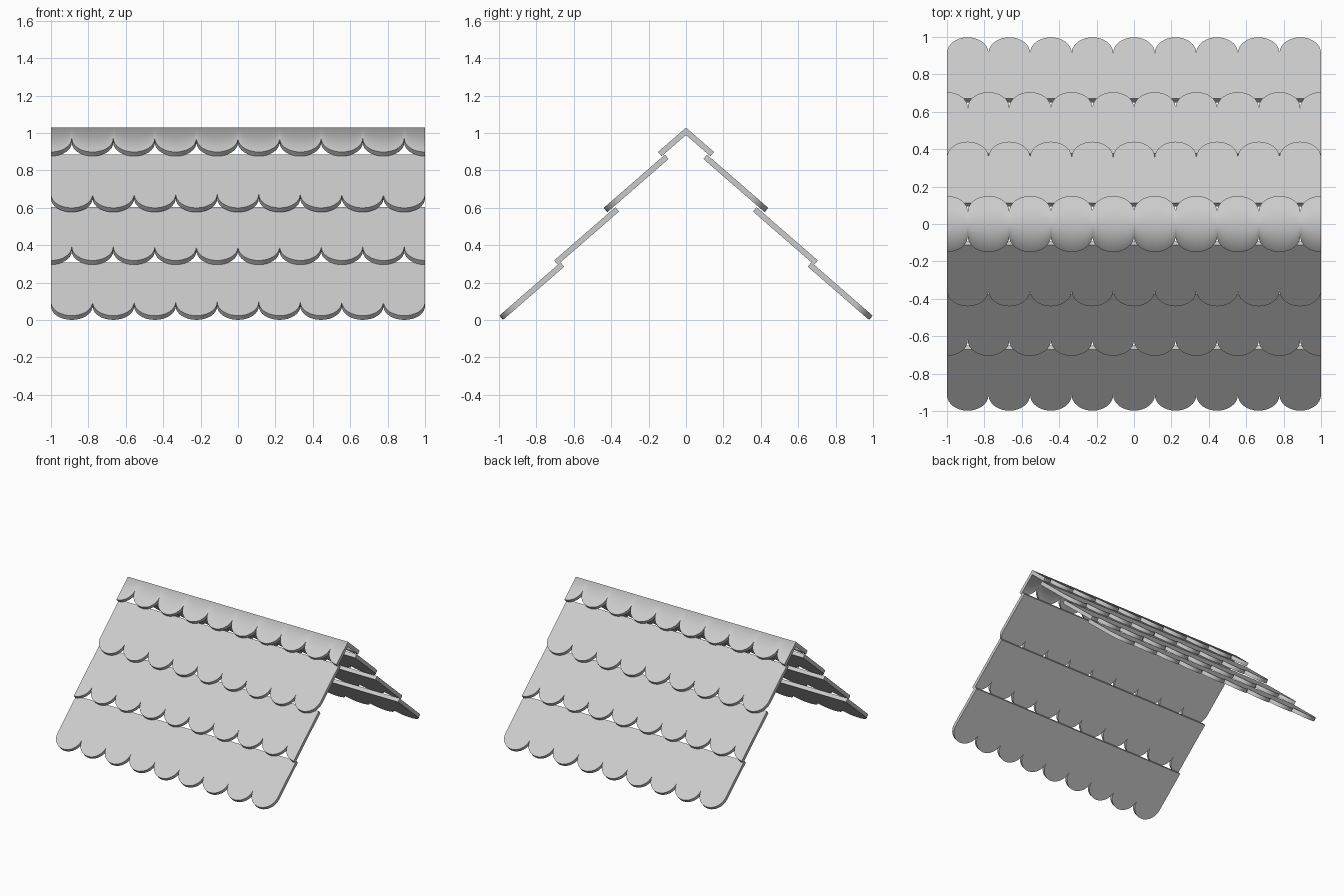
import bpy, bmesh, math

if "Cube" in bpy.data.objects:
    bpy.data.objects.remove(bpy.data.objects["Cube"])

A = math.radians(41)          # roof pitch
C, S = math.cos(A), math.sin(A)
T = 0.03                      # tile thickness
R = 1 / 9                     # tile half width, nine tiles across
LEN = 0.434                   # tile length down the slope
SEG = 16                      # segments per rounded tile end


def scallop(shift):
    """Rounded lower edge as (x, distance up the slope from the tip)."""
    pts = []
    for k in range(10 if shift else 9):
        cx = -1 + 2 * R * k + (0 if shift else R)
        for i in range(SEG + 1):
            a = math.pi * i / SEG
            x, s = cx - R * math.cos(a), R * (1 - math.sin(a))
            if abs(x) < 1 + 1e-5 and not (pts and abs(x - pts[-1][0]) < 1e-6):
                pts.append((x, s))
    return pts


def tile_row(name, y0, z0, shift, ridge=False):
    """One row of joined tiles on the front slope, mirrored to the back.
    (y0, z0) is the upper corner of the lower tip."""
    top = -y0 / C if ridge else LEN
    bm = bmesh.new()

    def vert(x, s, depth):
        y, z = y0 + s * C + depth * S, z0 + s * S - depth * C
        if ridge and s == top and depth:      # mitred at the ridge
            y, z = 0, z0 + s * S - depth / C
        return bm.verts.new((x, y, z))

    cols = [[vert(x, s, 0), vert(x, top, 0), vert(x, top, T), vert(x, s, T)]
            for x, s in scallop(shift)]
    for a, b in zip(cols, cols[1:]):
        for i in range(4):
            if ridge and i == 1:              # open at the mirror plane
                continue
            j = (i + 1) % 4
            bm.faces.new((a[i], b[i], b[j], a[j]))
    bm.faces.new(cols[0])
    bm.faces.new(cols[-1][::-1])
    bmesh.ops.recalc_face_normals(bm, faces=bm.faces)

    me = bpy.data.meshes.new(name)
    bm.to_mesh(me)
    bm.free()
    ob = bpy.data.objects.new(name, me)
    bpy.context.collection.objects.link(ob)
    bpy.ops.object.select_all(action='DESELECT')
    ob.select_set(True)
    bpy.context.view_layer.objects.active = ob
    bpy.ops.object.shade_smooth_by_angle(angle=math.radians(30))
    m = ob.modifiers.new("Mirror", 'MIRROR')
    m.use_axis = (False, True, False)
    m.use_clip = ridge
    m.use_mirror_merge = ridge


# rows from the eaves up, alternate rows shifted by half a tile
tile_row("eaves_tile_row", -0.998, 0.023, False)
tile_row("lower_tile_row", -0.705, 0.318, True)
tile_row("upper_tile_row", -0.440, 0.599, False)
tile_row("ridge_tile_row", -0.150, 0.898, True, ridge=True)
